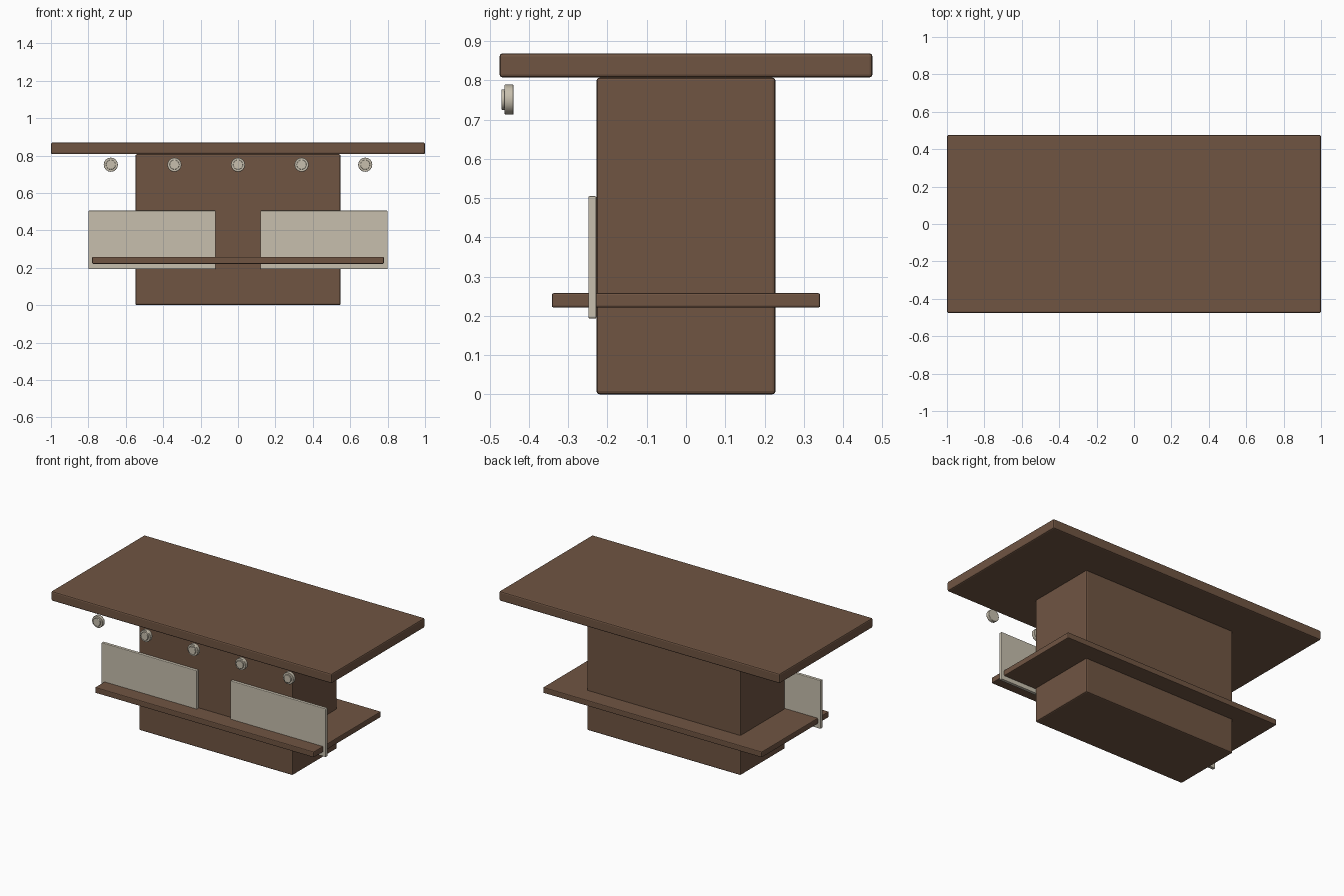
import bpy
from math import pi

cube = bpy.data.objects.get("Cube")
if cube:
    bpy.data.objects.remove(cube, do_unlink=True)


def material(name, rgb, roughness=0.6):
    mat = bpy.data.materials.new(name)
    mat.use_nodes = True
    mat.diffuse_color = (*rgb, 1)
    bsdf = next(n for n in mat.node_tree.nodes if n.type == 'BSDF_PRINCIPLED')
    bsdf.inputs["Base Color"].default_value = (*rgb, 1)
    bsdf.inputs["Roughness"].default_value = roughness
    return mat


wood = material("brown wood", (0.16, 0.09, 0.055))
cream = material("warm off white", (0.57, 0.52, 0.42))


def finish(obj, name, mat, bevel):
    obj.name = name
    obj.data.materials.append(mat)
    mod = obj.modifiers.new("soft edges", 'BEVEL')
    mod.width = bevel
    mod.segments = 2
    mod.limit_method = 'ANGLE'
    mod.angle_limit = pi / 4
    return obj


def box(name, low, high, mat, bevel):
    bpy.ops.mesh.primitive_cube_add(size=1, location=[(a + b) / 2 for a, b in zip(low, high)])
    obj = bpy.context.object
    obj.scale = [b - a for a, b in zip(low, high)]
    bpy.ops.object.transform_apply(location=False, rotation=False, scale=True)
    return finish(obj, name, mat, bevel)


def disc(name, x, z, front, back, radius, mat, bevel):
    bpy.ops.mesh.primitive_cylinder_add(
        vertices=16, radius=radius, depth=back - front,
        location=(x, (front + back) / 2, z), rotation=(pi / 2, 0, 0))
    obj = finish(bpy.context.object, name, mat, bevel)
    bpy.ops.object.shade_smooth_by_angle(angle=pi / 6)
    return obj


# Solid wooden base, shelf and top
box("base", (-0.548, -0.228, 0), (0.548, 0.228, 0.807), wood, 0.008)
box("shelf", (-0.78, -0.342, 0.221), (0.78, 0.342, 0.258), wood, 0.005)
box("table_top", (-1, -0.475, 0.807), (1, 0.475, 0.869), wood, 0.008)

# Pale front panels
for side, x0, x1 in (("right", -0.8, -0.12), ("left", 0.12, 0.8)):
    box(side + "_front_panel", (x0, -0.249, 0.193), (x1, -0.228, 0.505), cream, 0.004)

# Row of round knobs under the front edge
for i in range(5):
    x = (i - 2) * 0.34
    disc(f"knob_{i + 1}", x, 0.751, -0.462, -0.439, 0.038, cream, 0.002)
    disc(f"knob_cap_{i + 1}", x, 0.751, -0.47, -0.461, 0.026, cream, 0.002)
